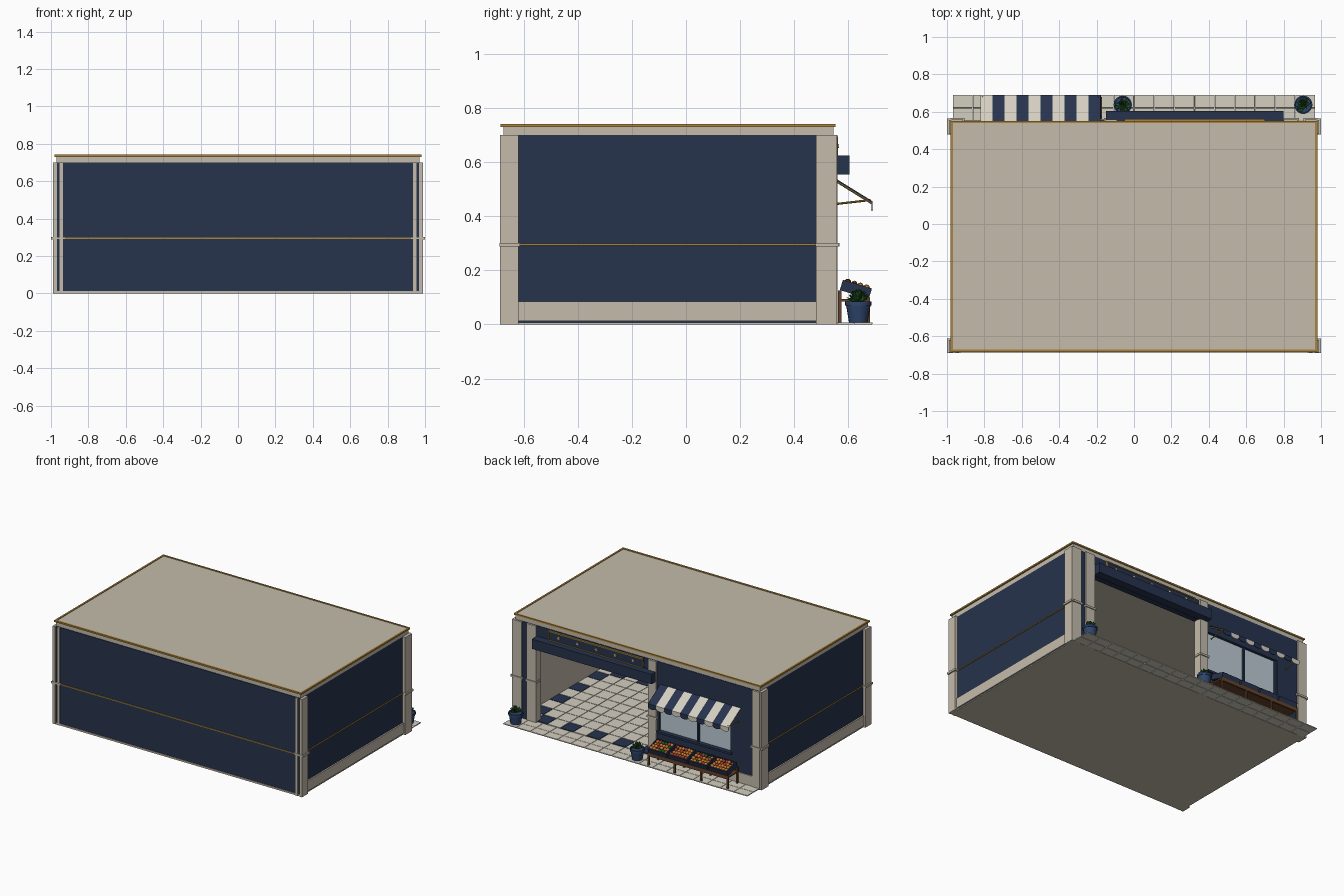
import bpy, bmesh, math, random
from mathutils import Matrix, Vector

if "Cube" in bpy.data.objects:
    bpy.data.objects.remove(bpy.data.objects["Cube"])

random.seed(4)
COL = {"navy": (.02, .033, .075), "cream": (.55, .50, .41), "pale_tile": (.66, .62, .53),
       "gold": (.40, .23, .045), "glass": (.50, .60, .66), "wood": (.13, .055, .025),
       "pot_blue": (.028, .06, .15), "leaf_green": (.018, .09, .015), "orange": (.60, .20, .03),
       "red": (.40, .05, .03)}
MAT = {}
for n, c in COL.items():
    MAT[n] = bpy.data.materials.new(n)
    MAT[n].diffuse_color = (*c, 1)


def finish(name, bm, mats, smooth=False):
    bmesh.ops.recalc_face_normals(bm, faces=bm.faces[:])
    me = bpy.data.meshes.new(name)
    bm.to_mesh(me)
    bm.free()
    for m in mats:
        me.materials.append(MAT[m])
    if smooth:
        for p in me.polygons:
            p.use_smooth = True
    ob = bpy.data.objects.new(name, me)
    bpy.context.collection.objects.link(ob)
    return ob


def add_box(bm, x0, x1, y0, y1, z0, z1, idx=0, mtx=Matrix()):
    m = mtx @ Matrix.Translation(((x0 + x1) / 2, (y0 + y1) / 2, (z0 + z1) / 2)) \
        @ Matrix.Diagonal((x1 - x0, y1 - y0, z1 - z0, 1))
    vs = bmesh.ops.create_cube(bm, size=1, matrix=m)["verts"]
    for f in {f for v in vs for f in v.link_faces}:
        f.material_index = idx


def boxes(name, mat, *dims, mtx=Matrix()):
    bm = bmesh.new()
    for d in dims:
        add_box(bm, *d, mtx=mtx)
    return finish(name, bm, [mat])


def add_prism(bm, pts, vec, idx=0):
    f = bm.faces.new([bm.verts.new(p) for p in pts])
    r = bmesh.ops.extrude_face_region(bm, geom=[f])["geom"]
    new = [v for v in r if isinstance(v, bmesh.types.BMVert)]
    bmesh.ops.translate(bm, verts=new, vec=vec)
    for g in {g for v in new for g in v.link_faces} | {f}:
        g.material_index = idx


def add_rod(bm, a, b, r, n=8):
    a, b = Vector(a), Vector(b)
    m = Matrix.Translation((a + b) / 2) @ (b - a).to_track_quat('Z', 'Y').to_matrix().to_4x4()
    bmesh.ops.create_cone(bm, cap_ends=True, segments=n, radius1=r, radius2=r,
                          depth=(b - a).length, matrix=m)


# Floor slab, roof and gold roof rim
boxes("floor_slab", "cream", (-.975, .975, -.685, .55, 0, .006))
boxes("roof_slab", "cream", (-.97, .97, -.675, .545, .70, .738))
boxes("roof_rim", "gold", (-.98, .98, -.685, -.67, .731, .742), (-.98, .98, .54, .552, .731, .742),
      (-.98, -.967, -.67, .54, .731, .742), (.967, .98, -.67, .54, .731, .742))

# Outer walls and pale inner lining
boxes("side_and_back_walls", "navy", (-.97, -.945, -.68, .55, .006, .70),
      (.945, .97, -.68, .55, .006, .70), (-.945, .945, -.68, -.655, .006, .70))
boxes("inner_lining", "cream", (-.945, -.93, -.42, .50, .006, .70), (.93, .945, -.42, .50, .006, .70),
      (-.945, .945, -.435, -.42, .006, .70))
boxes("shopfront_wall", "navy", (-.945, .945, .50, .549, .56, .70), (.80, .945, .50, .549, .006, .56),
      (-.945, -.75, .50, .549, .006, .56), (-.75, -.12, .50, .549, .006, .20),
      (-.75, -.12, .50, .549, .49, .56))

# Skirting, back base strip and gold band
boxes("skirting", "cream", (-.98, -.969, -.62, .48, .012, .085), (.969, .98, -.62, .48, .012, .085),
      (-.93, -.76, .545, .556, .006, .08), (-.76, -.15, .545, .556, .006, .08),
      (-.97, .97, -.685, -.679, 0, .012))
boxes("gold_band", "gold", (-.976, -.969, -.62, .48, .292, .299), (.969, .976, -.62, .48, .292, .299),
      (-.97, .97, -.686, -.679, .292, .299))

# Pilasters with collars, mirrored left and right
pil, col = [], []
for s in (-1, 1):
    for x0, x1, y0, y1 in ((.969, .99, -.688, -.62), (.969, .99, .48, .556), (.935, .955, -.688, -.679),
                           (.915, .975, .545, .56)):
        a, b = sorted((s * x0, s * x1))
        pil.append((a, b, y0, y1, 0, .70))
        col.append((a - .009, b + .009, y0 - .002, y1 + .007, .288, .302))
for x0, x1 in ((-.155, -.09), (.80, .875)):
    pil.append((x0, x1, .50, .56, 0, .70))
    col.append((x0 - .006, x1 + .006, .51, .567, .288, .302))
boxes("pilasters", "cream", *pil)
boxes("pilaster_collars", "cream", *col)

# Shop window
boxes("window_glass", "glass", (-.75, -.155, .52, .53, .20, .49))
boxes("window_frame", "navy", (-.482, -.468, .515, .545, .20, .49), (-.75, -.735, .515, .545, .20, .49),
      (-.17, -.155, .515, .545, .20, .49), (-.75, -.155, .515, .56, .19, .205))

# Sign beam, sign plate, frame and lamps
boxes("sign_beam", "navy", (-.15, .80, .545, .605, .555, .625))
boxes("sign_plate", "navy", (-.05, .70, .548, .556, .62, .694))
boxes("sign_frame", "gold", (-.05, .70, .549, .562, .688, .695), (-.05, .70, .549, .562, .622, .629),
      (-.05, -.043, .549, .562, .622, .695), (.693, .70, .549, .562, .622, .695))
for name, mat, r, y in (("lamp_rims", "gold", .011, .558), ("lamp_faces", "pale_tile", .008, .561)):
    bm = bmesh.new()
    for x in (.62, .47, .32, .17, .03):
        add_rod(bm, (x, .55, .66), (x, y + .004, .66), r, 12)
    finish(name, bm, [mat])

# Floor tiles: alternating navy tiles round the border of the shop floor
bm = bmesh.new()
nx, ny = 18, 9
tx, ty = 1.86 / nx, .96 / ny
for i in range(nx):
    for j in range(ny):
        edge = i in (0, nx - 1) or j in (0, ny - 1)
        x, y = -.93 + i * tx, -.42 + j * ty
        add_box(bm, x + .002, x + tx - .002, y + .002, y + ty - .002, .004, .011,
                int(edge and (i + j) % 2 == 0))
finish("shop_floor_tiles", bm, ["pale_tile", "navy"])

# Pavement tiles
bm = bmesh.new()
tx = 1.94 / 18
for i in range(18):
    for j in range(2):
        x, y = -.97 + i * tx, .55 + j * .07
        add_box(bm, x + .001, x + tx - .001, y + .001, y + .069, 0, .008)
pave = finish("pavement_tiles", bm, ["pale_tile"])
bev = pave.modifiers.new("soft_edges", 'BEVEL')
bev.width, bev.segments = .002, 2

# Striped awning with scalloped valance
bm = bmesh.new()
w = .064
for i in range(10):
    x = -.82 + i * w
    add_prism(bm, [(x, .55, .542), (x, .689, .456), (x, .689, .450), (x, .55, .536)], (w, 0, 0), i % 2)
    arc = [(x + w / 2 - w / 2 * math.cos(t * math.pi / 8), .685,
            .436 - .016 * math.sin(t * math.pi / 8)) for t in range(9)]
    add_prism(bm, [(x, .685, .453)] + arc + [(x + w, .685, .453)], (0, .004, 0), i % 2)
finish("awning", bm, ["pale_tile", "navy"])
bm = bmesh.new()
for x in (-.81, -.19):
    add_rod(bm, (x, .55, .445), (x, .682, .460), .004)
    add_rod(bm, (x, .55, .533), (x, .684, .450), .004)
add_rod(bm, (-.82, .683, .449), (-.18, .683, .449), .004)
finish("awning_arms", bm, ["gold"])

# Display table
dims = [(-.81, -.17, .566, .680, .085, .095)]
for x in (-.81, -.60, -.39, -.182):
    dims += [(x, x + .012, .562, .574, .006, .125), (x, x + .012, .668, .680, .006, .10)]
for y in (.562, .668):
    dims.append((-.81, -.17, y, y + .012, .075, .10))
boxes("display_table", "wood", *dims)

# Tilted crates filled with fruit
for k in range(4):
    m = Matrix.Translation((-.73 + k * .16, .628, .13)) @ Matrix.Rotation(math.radians(-17), 4, 'X')
    a, b, h = .074, .056, .02
    boxes(f"crate_{k + 1}", "navy", (-a, a, -b, b, -h, -h + .006), (-a, -a + .007, -b, b, -h, h),
          (a - .007, a, -b, b, -h, h), (-a, a, -b, -b + .007, -h, h), (-a, a, b - .007, b, -h, h), mtx=m)
    bm = bmesh.new()
    for i in range(6):
        for j in range(4):
            p = m @ Vector((-.056 + i * .0224 + random.uniform(-.003, .003), -.036 + j * .024,
                            .012 + random.uniform(-.003, .005)))
            n0 = len(bm.faces)
            bmesh.ops.create_icosphere(bm, subdivisions=2, radius=.0125, matrix=Matrix.Translation(p))
            bm.faces.ensure_lookup_table()
            pick = random.choice((0, 0, 1, 2) if k % 2 else (0, 0, 0, 1))
            for f in bm.faces[n0:]:
                f.material_index = pick
    finish(f"fruit_{k + 1}", bm, ["orange", "red", "leaf_green"], True)

# Potted plants: lathed pot, cone-shaped leaves
prof = [(0, .006), (.034, .006), (.045, .07), (.049, .07), (.049, .085), (.042, .085), (.041, .076), (0, .076)]
for k, (cx, cy) in enumerate(((-.06, .637), (.905, .637))):
    bm = bmesh.new()
    vs = [bm.verts.new((cx + r, cy, z)) for r, z in prof]
    es = [bm.edges.new(e) for e in zip(vs, vs[1:])]
    bmesh.ops.spin(bm, geom=vs + es, cent=(cx, cy, 0), axis=(0, 0, 1), angle=2 * math.pi, steps=20)
    bmesh.ops.remove_doubles(bm, verts=bm.verts[:], dist=.0003)
    pot = finish(f"pot_{k + 1}", bm, ["pot_blue"])
    bpy.context.view_layer.objects.active = pot
    pot.select_set(True)
    bpy.ops.object.shade_smooth_by_angle(angle=math.radians(35))
    pot.select_set(False)
    bm = bmesh.new()
    for i in range(70):
        t, e = random.uniform(0, 2 * math.pi), random.uniform(.15, 1.5)
        d = Vector((math.cos(t) * math.cos(e), math.sin(t) * math.cos(e), math.sin(e)))
        c = Vector((cx, cy, .085)) + d * random.uniform(.02, .034)
        m = Matrix.Translation(c) @ d.to_track_quat('Z', 'Y').to_matrix().to_4x4() \
            @ Matrix.Diagonal((1, .45, 1, 1))
        bmesh.ops.create_cone(bm, cap_ends=True, segments=6, radius1=.011, radius2=.001,
                              depth=.028, matrix=m)
    finish(f"foliage_{k + 1}", bm, ["leaf_green"])

for m in bpy.data.materials:
    if m.users and not m.is_grease_pencil:
        m.use_nodes = True
        m.node_tree.nodes["Principled BSDF"].inputs["Base Color"].default_value = m.diffuse_color
